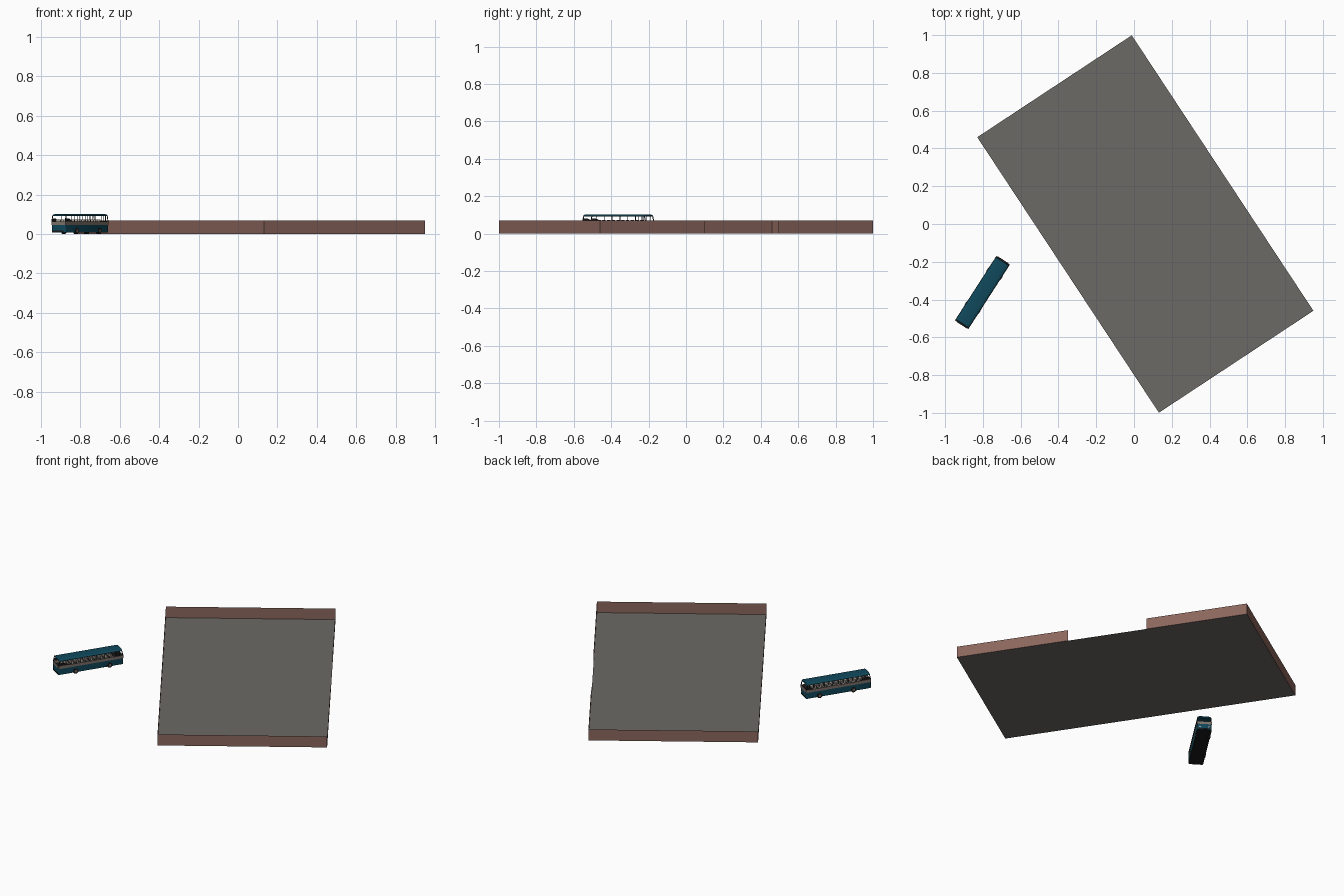
import bpy, bmesh, math
from mathutils import Matrix, Vector

cube = bpy.data.objects.get("Cube")
if cube:
    bpy.data.objects.remove(cube, do_unlink=True)


def material(name, rgb):
    m = bpy.data.materials.new(name)
    m.use_nodes = True
    m.diffuse_color = (*rgb, 1)
    m.node_tree.nodes["Principled BSDF"].inputs["Base Color"].default_value = (*rgb, 1)
    return m


ASPHALT = material("asphalt grey", (0.15, 0.142, 0.13))
BRICK = material("brick brown", (0.26, 0.133, 0.109))
TEAL = material("dark teal", (0.005, 0.065, 0.105))
TAUPE = material("taupe stripe", (0.21, 0.17, 0.15))
BLACK = material("black", (0.01, 0.01, 0.01))
SEAT = material("pale seat", (0.4, 0.37, 0.33))

YARD = Matrix.Translation((0.06, 0, 0)) @ Matrix.Rotation(math.radians(33.4), 4, "Z")
BUS = Matrix.Translation((-0.8025, -0.3625, 0)) @ Matrix.Rotation(math.radians(57.2), 4, "Z")


def finish(name, bm, frame, mats):
    bmesh.ops.recalc_face_normals(bm, faces=bm.faces)
    me = bpy.data.meshes.new(name)
    bm.to_mesh(me)
    bm.free()
    for m in mats:
        me.materials.append(m)
    ob = bpy.data.objects.new(name, me)
    bpy.context.collection.objects.link(ob)
    ob.matrix_world = frame
    return ob


def quad(name, points, mat):
    bm = bmesh.new()
    bm.faces.new([bm.verts.new(p) for p in points])
    return finish(name, bm, YARD, [mat])


def add_box(bm, x, y, z):
    """Box from (low, high) pairs."""
    lo, hi = Vector((x[0], y[0], z[0])), Vector((x[1], y[1], z[1]))
    mat = Matrix.Translation((lo + hi) / 2) @ Matrix.Diagonal((*(hi - lo), 1))
    return bmesh.ops.create_cube(bm, size=1, matrix=mat)["verts"]


def prism(bm, points, offset):
    """Extrude a polygon along an offset vector."""
    f = bm.faces.new([bm.verts.new(p) for p in points])
    ext = bmesh.ops.extrude_face_region(bm, geom=[f])["geom"]
    bmesh.ops.translate(bm, vec=offset, verts=[v for v in ext if isinstance(v, bmesh.types.BMVert)])


# Walled yard: ground sheet and thin walls, with a gateway in one long side
HX, HY, WALL = 0.49, 0.8735, 0.07
quad("yard_ground", [(-HX, -HY, 0), (HX, -HY, 0), (HX, HY, 0), (-HX, HY, 0)], ASPHALT)


def wall(name, a, b):
    quad(name, [(*a, 0), (*b, 0), (*b, WALL), (*a, WALL)], BRICK)


wall("yard_wall_south", (-HX, -HY), (HX, -HY))
wall("yard_wall_north", (HX, HY), (-HX, HY))
wall("yard_wall_west", (-HX, HY), (-HX, -HY))
wall("yard_wall_gate_south", (HX, -HY), (HX, -HY + 0.383 * 2 * HY))
wall("yard_wall_gate_north", (HX, -HY + 0.655 * 2 * HY), (HX, HY))

# Bus dimensions; the bus drives along its own +x
L, W = 0.203, 0.0425
SKIRT, BELT, SILL, EAVE, TOP = 0.009, 0.046, 0.064, 0.091, 0.102

# Lower body: painted sides, black underside and cabin floor
bm = bmesh.new()
add_box(bm, (-L, L), (-W, W), (SKIRT, BELT))
corners = [e for e in bm.edges if abs(e.verts[0].co.z - e.verts[1].co.z) > 0.01]
bmesh.ops.bevel(bm, geom=corners, offset=0.008, segments=3, affect="EDGES", profile=0.5)
bm.normal_update()
for f in bm.faces:
    f.material_index = 1 if abs(f.normal.z) > 0.9 else 0
finish("bus_lower_body", bm, BUS, [TEAL, BLACK])

# Belt panels below the windows
bm = bmesh.new()
T = 0.003
for s in (-1, 1):
    add_box(bm, (-L + 0.003, L - 0.003), sorted((s * W, s * (W - T))), (BELT, SILL))
    add_box(bm, sorted((s * L, s * (L - T))), (-W + 0.003, W - 0.003), (BELT, SILL))
finish("bus_belt_panels", bm, BUS, [TAUPE])

# Roof with rounded shoulders, pulled in at the ends
bm = bmesh.new()
arc = [i * math.pi / 12 for i in range(13)]
section = [(-L + 0.006, (W - 0.001) * math.copysign(abs(math.cos(a)) ** 0.6, math.cos(a)),
            EAVE + (TOP - EAVE) * math.sin(a) ** 0.7 if 0 < a < 3.14 else EAVE) for a in arc]
prism(bm, section, (2 * L - 0.012, 0, 0))
roof = finish("bus_roof", bm, BUS, [TEAL])
bevel = roof.modifiers.new("soft_edges", "BEVEL")
bevel.width, bevel.segments, bevel.angle_limit = 0.003, 2, math.radians(50)

# Window pillars: slim along the sides, raked at the corners, solid rear quarters
bm = bmesh.new()
for s in (-1, 1):
    y, inward = s * (W - 0.001), (0, -s * 0.002, 0)
    for i in range(6):
        x = -0.115 + i * 0.05
        prism(bm, [(x, y, SILL), (x + 0.002, y, SILL), (x + 0.002, y, EAVE), (x, y, EAVE)], inward)
    for x in (0.155, 0.176):
        prism(bm, [(x, y, SILL), (x + 0.003, y, SILL), (x + 0.003, y, EAVE), (x, y, EAVE)], inward)
    for e in (-1, 1):
        prism(bm, [(e * L, y, SILL), (e * (L - 0.005), y, SILL),
                   (e * (L - 0.012), y, EAVE), (e * (L - 0.007), y, EAVE)], inward)
    prism(bm, [(-L + 0.003, y, SILL), (-0.13, y, SILL), (-0.168, y, 0.08), (-L + 0.006, y, 0.08)], inward)
finish("bus_pillars", bm, BUS, [BLACK])

# Seats: paired rows on both sides of the aisle
bm = bmesh.new()
for row in range(11):
    x = -0.165 + row * 0.03
    for s in (-1, 1):
        y = sorted((s * 0.01, s * 0.037))
        add_box(bm, (x, x + 0.014), y, (BELT, 0.057))
        add_box(bm, (x - 0.003, x + 0.001), y, (BELT, 0.073))
finish("bus_seats", bm, BUS, [SEAT])

# Dashboard
bm = bmesh.new()
add_box(bm, (L - 0.022, L - 0.004), (-0.036, 0.036), (BELT, 0.066))
finish("bus_dashboard", bm, BUS, [BLACK])

# Wheels, slightly proud of the body
for axle, x in (("rear", -0.094), ("front", 0.118)):
    for side, s in (("left", 1), ("right", -1)):
        for part, radius, depth, out, mat in (("tyre", 0.0165, 0.014, 0.0365, BLACK),
                                              ("hub", 0.008, 0.002, 0.0438, TAUPE)):
            bm = bmesh.new()
            place = Matrix.Translation((x, s * out, 0.0165)) @ Matrix.Rotation(math.pi / 2, 4, "X")
            bmesh.ops.create_cone(bm, cap_ends=True, segments=20, radius1=radius,
                                  radius2=radius, depth=depth, matrix=place)
            finish(f"bus_{axle}_{side}_{part}", bm, BUS, [mat])

# Bumpers and headlights
bm = bmesh.new()
for e in (-1, 1):
    add_box(bm, sorted((e * L, e * (L + 0.002))), (-0.033, 0.033), (0.011, 0.018))
finish("bus_bumpers", bm, BUS, [BLACK])
bm = bmesh.new()
for s in (-1, 1):
    add_box(bm, (L, L + 0.001), sorted((s * 0.02, s * 0.032)), (0.023, 0.03))
finish("bus_headlights", bm, BUS, [SEAT])

# Smooth rounded bus parts, keeping edges sharp
bpy.ops.object.select_all(action="DESELECT")
for ob in bpy.context.collection.objects:
    if ob.name.startswith(("bus_lower", "bus_roof")) or "tyre" in ob.name or "hub" in ob.name:
        ob.select_set(True)
        bpy.context.view_layer.objects.active = ob
bpy.ops.object.shade_smooth_by_angle(angle=math.radians(40))
